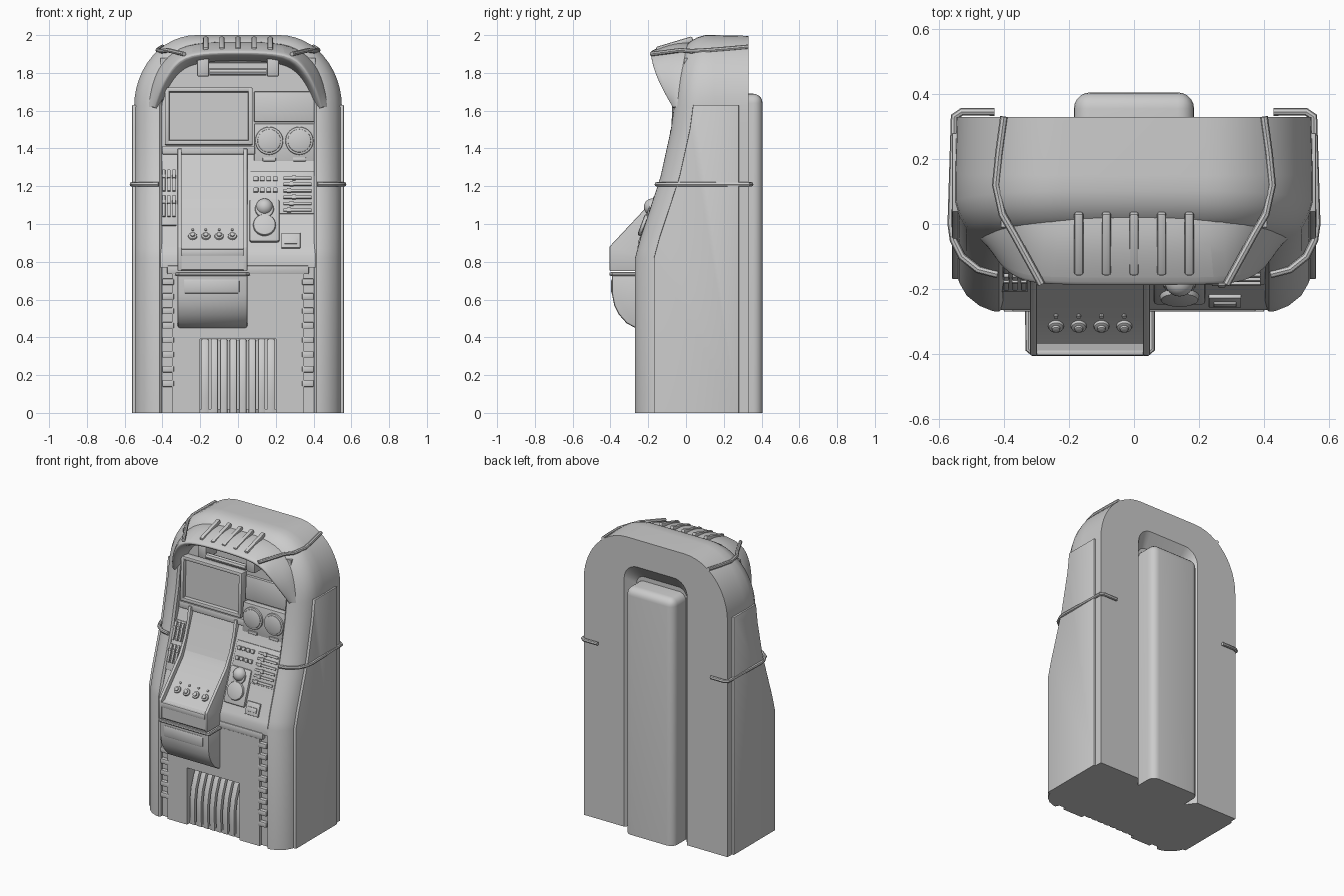
import bpy, bmesh, math
from mathutils import Vector, Matrix

if "Cube" in bpy.data.objects:
    bpy.data.objects.remove(bpy.data.objects["Cube"])

def finish(name, bm, bevel=0.0, seg=2, pick=None):
    bmesh.ops.recalc_face_normals(bm, faces=bm.faces[:])
    if bevel:
        es = [e for e in bm.edges if len(e.link_faces) == 2 and e.calc_face_angle(0) > 0.5]
        if pick:
            es = [e for e in es if pick((e.verts[0].co + e.verts[1].co) / 2)]
        bmesh.ops.bevel(bm, geom=es, offset=bevel, segments=seg, affect='EDGES', profile=0.5, clamp_overlap=True)
    me = bpy.data.meshes.new(name)
    bm.to_mesh(me)
    bm.free()
    ob = bpy.data.objects.new(name, me)
    bpy.context.collection.objects.link(ob)
    return ob

def box(name, x, y, z, sx, sy, sz, tilt=0.0, bevel=0.0, seg=2, pick=None):
    bm = bmesh.new()
    m = Matrix.Translation((x, y, z)) @ Matrix.Rotation(-tilt, 4, 'X') @ Matrix.Diagonal((sx, sy, sz, 1))
    bmesh.ops.create_cube(bm, size=1, matrix=m)
    return finish(name, bm, bevel, seg, pick)

def loft(name, a, b, bevel=0.0, seg=2, pick=None):
    bm = bmesh.new()
    va, vb = [bm.verts.new(p) for p in a], [bm.verts.new(p) for p in b]
    n = len(a)
    for i in range(n):
        bm.faces.new((va[i], va[(i + 1) % n], vb[(i + 1) % n], vb[i]))
    bm.faces.new(va)
    bm.faces.new(vb[::-1])
    return finish(name, bm, bevel, seg, pick)

def prism_x(name, yz, x0, x1, bevel=0.0, pick=None):
    return loft(name, [(x0, y, z) for y, z in yz], [(x1, y, z) for y, z in yz], bevel, 2, pick)

def prism_y(name, xz, y0, y1, bevel=0.0):
    return loft(name, [(x, y0, z) for x, z in xz], [(x, y1, z) for x, z in xz], bevel)

def disc(name, x, y, z, r, depth, tilt=0.0, bevel=0.0, n=32):
    bm = bmesh.new()
    m = Matrix.Translation((x, y, z)) @ Matrix.Rotation(math.pi / 2 - tilt, 4, 'X')
    bmesh.ops.create_cone(bm, cap_ends=True, segments=n, radius1=r, radius2=r, depth=depth, matrix=m)
    return finish(name, bm, bevel)

def tube(name, pts, r):
    cu = bpy.data.curves.new(name, 'CURVE')
    cu.dimensions, cu.bevel_depth, cu.bevel_resolution, cu.use_fill_caps = '3D', r, 2, True
    sp = cu.splines.new('POLY')
    sp.points.add(len(pts) - 1)
    for p, c in zip(sp.points, pts):
        p.co = (*c, 1)
    tmp = bpy.data.objects.new(name, cu)
    me = bpy.data.meshes.new_from_object(tmp)
    bpy.data.objects.remove(tmp)
    bpy.context.collection.objects.link(bpy.data.objects.new(name, me))

FRONT = [(0, -.27), (.82, -.27), (.93, -.24), (1.05, -.20), (1.25, -.135), (1.5, -.08), (1.65, -.06), (2.0, -.03)]
def front_y(z):
    for (z0, y0), (z1, y1) in zip(FRONT, FRONT[1:]):
        if z <= z1:
            return y0 + (y1 - y0) * (z - z0) / (z1 - z0)
    return -.03

# main shell: arched path swept with a rounded frame section
half = [(.55, z, 1, 0) for z in (0, .82, .87, .93, 1.05, 1.15, 1.25, 1.37, 1.5)]
for i in range(13):
    t = math.pi / 2 * i / 12
    n = Vector((math.cos(t) / .33, math.sin(t) / .38)).normalized()
    half.append((.22 + .33 * math.cos(t), 1.62 + .38 * math.sin(t), n.x, n.y))
path = half + [(-x, z, -a, b) for x, z, a, b in half[::-1]]
bm = bmesh.new()
rows = []
for x, z, nx, nz in path:
    f = front_y(z)
    sec = [(.004, .33), (0, .15), (0, f + .13), (.012, f + .09), (.035, f + .05), (.075, f + .018),
           (.115, f + .002), (.135, f), (.147, f + .012), (.147, .1)]
    rows.append([bm.verts.new((x - nx * d, y, z - nz * d)) for d, y in sec])
for r0, r1 in zip(rows, rows[1:]):
    for j in range(len(r0) - 1):
        bm.faces.new((r0[j], r0[j + 1], r1[j + 1], r1[j]))
bm.faces.new([r[0] for r in rows])
bm.faces.new([r[-1] for r in rows][::-1])
bm.faces.new(rows[0] + rows[-1][::-1])
shell = finish("cabinet_shell", bm)

# sloped recess in the back, cut out of the shell
def slot(w, top, y, r):
    c = [(w - r + r * math.cos(t), y, top - r + r * math.sin(t)) for t in [math.pi / 16 * i for i in range(9)]]
    return [(w, y, -.1)] + c + [(-x, y, z) for x, y, z in c[::-1]] + [(-w, y, -.1)]
cutter = loft("recess_cutter", slot(.19, 1.72, .265, .06), slot(.25, 1.83, .345, .11))
cutter.hide_render = True
mod = shell.modifiers.new("recess", 'BOOLEAN')
mod.operation, mod.solver, mod.object = 'DIFFERENCE', 'EXACT', cutter
bpy.context.view_layer.objects.active = shell
bpy.ops.object.modifier_apply(modifier="recess")
bpy.data.objects.remove(cutter)
box("back_spine", 0, .32, .845, .37, .17, 1.69, 0, .05, 5, lambda c: c.z > .01 and c.y > .3 and abs(c.y - .235) > .01)

# side panels, waist straps, roof straps, hinge teeth
side = [(.28, 0), (.28, 1.63)] + [(front_y(z) + .1, z) for z in (1.63, 1.5, 1.35, 1.25, 1.05, .93, .82, 0)]
for s, tag in ((1, "right"), (-1, "left")):
    prism_x("side_panel_" + tag, side, s * .54, s * .56, .004, lambda c: c.z > .01)
    tube("waist_strap_" + tag, [(s * x, y, 1.21) for x, y in
         ((.43, .345), (.53, .345), (.553, .33), (.562, .0), (.555, -.05), (.53, -.1), (.48, -.14), (.42, -.155))], .012)
    tube("roof_strap_" + tag, [(s * x, y, z) for x, y, z in
         ((.40, .33, 1.938), (.415, .22, 1.928), (.425, .12, 1.92), (.405, .03, 1.915), (.37, -.03, 1.92), (.285, -.185, 1.9))], .012)
    for i in range(8):
        box("hinge_tooth_" + tag, s * .37, -.253, .155 + i * .077, .062, .034, .034, 0, .005)

# hood visor
curves = [
    [(0, .05, 1.965), (.25, .05, 1.96), (.37, .04, 1.905), (.45, .02, 1.80), (.49, -.01, 1.62)],
    [(0, -.06, 1.97), (.26, -.06, 1.965), (.37, -.06, 1.885), (.445, -.06, 1.78), (.475, -.05, 1.62)],
    [(0, -.185, 1.92), (.28, -.185, 1.915), (.36, -.17, 1.83), (.415, -.13, 1.73), (.445, -.07, 1.62)],
    [(0, -.19, 1.91), (.278, -.19, 1.905), (.357, -.175, 1.82), (.41, -.13, 1.72), (.442, -.07, 1.615)],
    [(0, -.178, 1.885), (.25, -.178, 1.88), (.335, -.16, 1.80), (.39, -.12, 1.71), (.425, -.06, 1.61)],
    [(0, .02, 1.86), (.24, .02, 1.855), (.33, .02, 1.785), (.38, .02, 1.70), (.40, .02, 1.61)]]
bm = bmesh.new()
full = [[bm.verts.new((-x, y, z)) for x, y, z in c[:0:-1]] + [bm.verts.new(p) for p in c] for c in curves]
for r0, r1 in zip(full, full[1:]):
    for j in range(8):
        bm.faces.new((r0[j], r0[j + 1], r1[j + 1], r1[j]))
crease = bm.edges.layers.float.new("crease_edge")
for k in (0, -1):
    for e in bm.faces.new([r[k] for r in full]).edges:
        e[crease] = 1.0
hood = finish("hood_visor", bm)
hood.modifiers.new("smooth", 'SUBSURF').levels = 2
hood.modifiers["smooth"].render_levels = 2
for i in range(5):
    box("roof_rib", -.17 + .085 * i, -.06, 1.951, .028, .2, .03, -.29, .008)

# lamp bar under the hood
for x in (-.185, .185):
    box("lamp_bracket", x, -.06, 1.83, .065, .14, .1, 0, .01)
tube("lamp_bar", [(-.15, -.12, 1.805), (.15, -.12, 1.805)], .02)

# lower front with grille opening
prism_y("seam_backing", [(-.41, 0), (-.2, 0), (-.2, .39), (.2, .39), (.2, 0), (.41, 0), (.41, .79), (-.41, .79)], -.245, .05)
prism_y("lower_front", [(-.35, 0), (-.2, 0), (-.2, .39), (.2, .39), (.2, 0), (.35, 0), (.35, .735), (-.35, .735)], -.267, -.2)
box("front_shelf", 0, -.19, .757, .75, .16, .045, 0, .006)
box("grille_back", 0, -.09, .2, .42, .1, .4)
box("base_plate", 0, -.06, .01, .82, .36, .02)
arc = [(-.17, .39), (-.205, .33), (-.235, .25), (-.25, .16), (-.25, .08), (-.245, 0)]
for i in range(8):
    prism_x("grille_slat", arc + [(-.12, 0), (-.12, .39)], -.194 + i * .05, -.156 + i * .05, .005, lambda c: c.z > .01)

# console body
prism_x("console", [(.1, .77), (-.265, .77), (-.265, .83), (-.255, .85), (-.06, 1.37), (-.03, 1.38), (-.01, 1.88), (.1, 1.88)], -.41, .41)
TILT = math.atan2(.195, .52)
def on_panel(name, x, z, sx, sz, out=.01, bevel=.003):
    return box(name, x, -.255 + (z - .85) * .375, z, sx, out * 2, sz, TILT, bevel)

# sliders and keys
on_panel("slider_plate", -.368, 1.14, .085, .32, .008)
for x in (-.393, -.366, -.339):
    for z in (1.09, 1.225):
        on_panel("slider_track", x, z, .016, .12, .02, .002)
        on_panel("slider_knob", x, z + .02, .019, .016, .027, .002)
on_panel("key_plate", .235, 1.165, .34, .24, .008)
for z in (1.175, 1.235):
    for i in range(4):
        on_panel("key", .095 + i * .034, z, .025, .024, .02)
for i in range(6):
    on_panel("indicator_bar", .315, 1.07 + i * .034, .15, .016, .018)
    on_panel("indicator_tab", .27 + .013 * (i % 3), 1.07 + i * .034, .022, .024, .022)

# joystick
on_panel("stick_base", .14, 1.015, .16, .24, .018, .012)
disc("stick_ring", .14, -.2, .985, .06, .08, TILT, .01)
disc("stick_ring_upper", .14, -.165, 1.07, .05, .07, TILT, .01)
bm = bmesh.new()
bmesh.ops.create_uvsphere(bm, u_segments=24, v_segments=16, radius=.045, matrix=Matrix.Translation((.14, -.178, 1.09)))
finish("stick_ball", bm)
on_panel("socket_plate", .28, .91, .1, .085, .012)
on_panel("socket", .28, .905, .07, .03, .018)

# screen and gauges
box("screen", -.155, -.03, 1.57, .42, .04, .25, .04)
for x in (-.375, .065):
    box("screen_frame_side", x, -.045, 1.57, .025, .06, .305, .04, .007)
for z in (1.43, 1.71):
    box("screen_frame_bar", -.155, -.05 + (z - 1.43) * .04, z, .44, .06, .025, .04, .007)
box("upper_plate", .245, -.02, 1.62, .32, .04, .16, .04, .004)
box("gauge_plate", .245, -.04, 1.43, .32, .06, .2, .04, .004)
box("screen_sill", -.155, -.05, 1.39, .49, .05, .045, .04, .005)
for x in (.165, .325):
    disc("gauge_rim", x, -.066, 1.44, .074, .03, .04, .006)
    disc("gauge_face", x, -.07, 1.44, .064, .034, .04, .012)
    box("gauge_label", x, -.072, 1.342, .07, .02, .02, .04, .004)

# sloping centre pod with raised rails
rail = [(0, .75), (-.405, .75), (-.405, .88), (-.19, 1.11), (-.14, 1.2), (-.105, 1.3), (-.085, 1.4), (0, 1.4)]
core = [(0, .75), (-.39, .75), (-.4, .76), (-.4, .865), (-.37, .872), (-.17, 1.09), (-.115, 1.2), (-.08, 1.3), (-.06, 1.37), (0, 1.37)]
prism_x("pod_rail_left", rail, -.32, -.298, .006)
prism_x("pod_rail_right", rail, .028, .05, .006)
prism_x("pod_core", core, -.3, .03)
box("pod_lip", -.135, -.395, .85, .33, .02, .035, 0, .005)
SLOPE = math.atan2(.2, .218)
for x in (-.24, -.17, -.1, -.03):
    disc("pod_knob", x, -.312, .933, .024, .024, SLOPE, .006, 20)
    disc("pod_knob_cap", x, -.317, .938, .013, .026, SLOPE, .003, 12)
    disc("pod_light", x, -.28, .967, .007, .02, SLOPE, 0, 10)

# bin below the pod with handrail and window
tube("pod_handrail", [(-.325, -.26, .735), (-.325, -.385, .735), (-.31, -.397, .735), (.04, -.397, .735), (.055, -.385, .735), (.055, -.26, .735)], .01)
prism_x("bin", [(-.24, .745), (-.392, .745), (-.392, .63), (-.38, .57), (-.355, .52), (-.315, .475), (-.27, .45), (-.24, .45)],
        -.32, .05, .012, lambda c: abs(c.x + .135) > .18 and c.y < -.25)
box("bin_window", -.14, -.382, .67, .3, .03, .08, 0, .012)

for o in bpy.context.scene.objects:
    o.select_set(o.type == 'MESH')
bpy.context.view_layer.objects.active = shell
bpy.ops.object.shade_smooth_by_angle(angle=math.radians(32))
